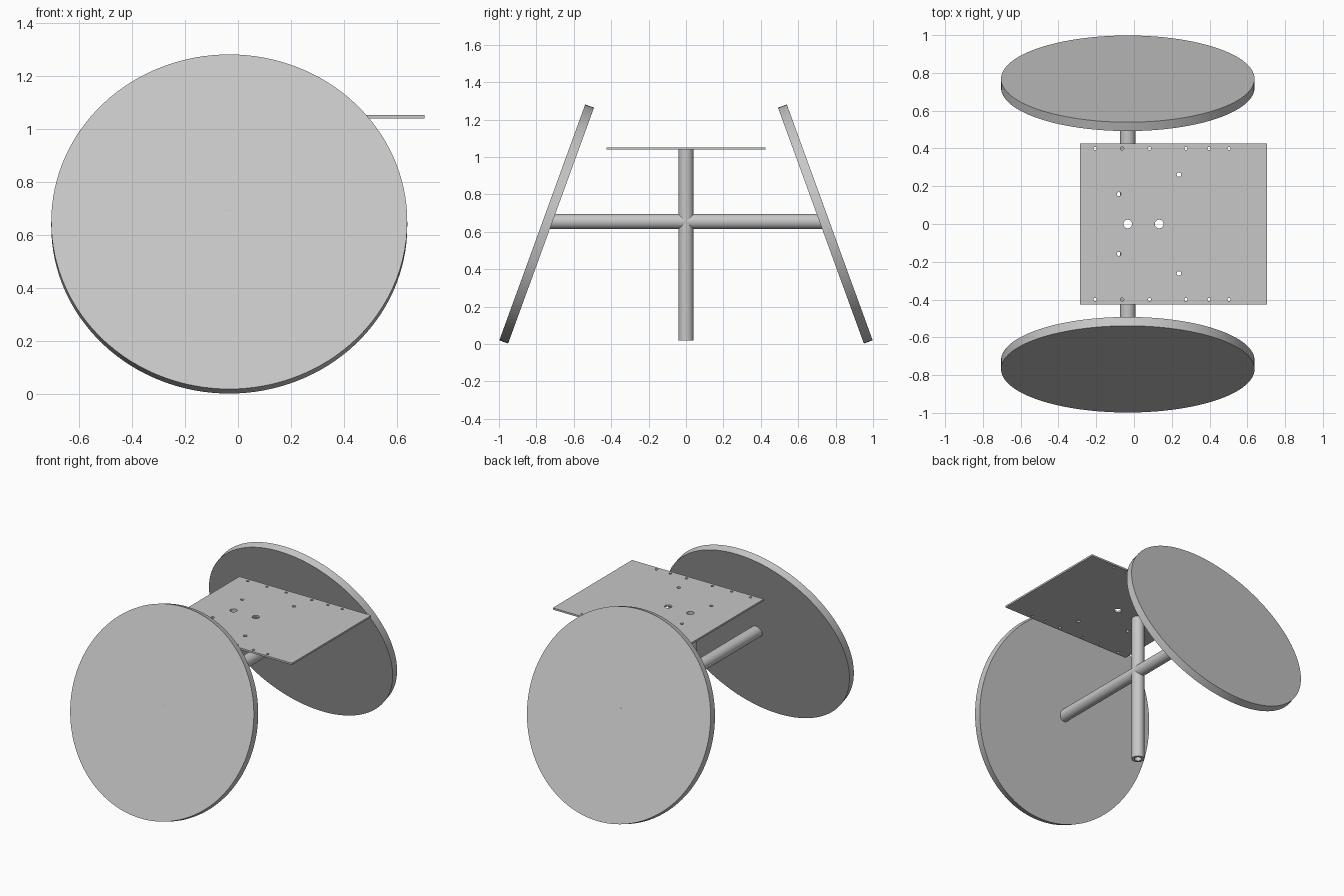
import bpy, bmesh
from math import radians
from mathutils import Matrix, Vector

default = bpy.data.objects.get("Cube")
if default:
    bpy.data.objects.remove(default, do_unlink=True)

grey = bpy.data.materials.new("light_grey")
grey.use_nodes = True
colour = (0.57, 0.57, 0.57, 1)
grey.diffuse_color = colour
grey.node_tree.nodes["Principled BSDF"].inputs["Base Color"].default_value = colour

POST_X = -0.033      # line of the post, axle and discs
AXLE_Z = 0.655


def make_object(name, bm):
    mesh = bpy.data.meshes.new(name)
    bm.to_mesh(mesh)
    bm.free()
    mesh.materials.append(grey)
    obj = bpy.data.objects.new(name, mesh)
    bpy.context.collection.objects.link(obj)
    return obj


def add_cylinder(bm, centre, radius, length, tilt=0, sides=48):
    """Cylinder along z, tilted about the x axis."""
    place = Matrix.Translation(Vector(centre)) @ Matrix.Rotation(radians(tilt), 4, "X")
    bmesh.ops.create_cone(bm, cap_ends=True, segments=sides, radius1=radius,
                          radius2=radius, depth=length, matrix=place)


def cylinder(name, *args, **kw):
    bm = bmesh.new()
    add_cylinder(bm, *args, **kw)
    return make_object(name, bm)


def cut(obj, cutter):
    cutter.hide_render = True
    cutter.hide_viewport = False
    mod = obj.modifiers.new("cut", "BOOLEAN")
    mod.operation = "DIFFERENCE"
    mod.solver = "EXACT"
    mod.object = cutter
    bpy.context.view_layer.objects.active = obj
    bpy.ops.object.modifier_apply(modifier=mod.name)


def smooth(obj):
    bpy.ops.object.select_all(action="DESELECT")
    obj.select_set(True)
    bpy.context.view_layer.objects.active = obj
    bpy.ops.object.shade_smooth_by_angle(angle=radians(30))


# Two big discs leaning towards each other
for name, side in (("front_disc", -1), ("back_disc", 1)):
    smooth(cylinder(name, (POST_X, side * 0.745, 0.642), 0.671, 0.05,
                    tilt=-70 * side, sides=128))

# Hollow post and the axle crossing it, sharing one open bore
post = cylinder("post", (POST_X, 0, 0.53), 0.04, 1.02)
axle = cylinder("axle", (POST_X, 0, AXLE_Z), 0.04, 1.506, tilt=90)
bore = cylinder("bore_cutter", (POST_X, 0, 0.53), 0.023, 1.4)
for tube in (post, axle):
    cut(tube, bore)
    smooth(tube)
bpy.data.objects.remove(bore, do_unlink=True)

# Thin drilled plate on top of the post
bm = bmesh.new()
bmesh.ops.create_cube(bm, size=1, matrix=Matrix.Translation((0.208, 0, 1.046))
                      @ Matrix.Diagonal((0.99, 0.85, 0.012, 1)))
plate = make_object("plate", bm)

# Hole pattern: two large centre holes, the rest mirrored front to back
holes = [(POST_X, 0, 0.023), (0.133, 0, 0.023)]
pairs = [(x, 0.4, 0.009) for x in (-0.206, -0.063, 0.082, 0.275, 0.397, 0.503)]
pairs += [(-0.08, 0.158, 0.011), (0.238, 0.262, 0.012)]
for x, y, r in pairs:
    holes += [(x, y, r), (x, -y, r)]
bm = bmesh.new()
for x, y, r in holes:
    add_cylinder(bm, (x, y, 1.046), r, 0.1, sides=24)
drill = make_object("drill_cutter", bm)
cut(plate, drill)
smooth(plate)
bpy.data.objects.remove(drill, do_unlink=True)
